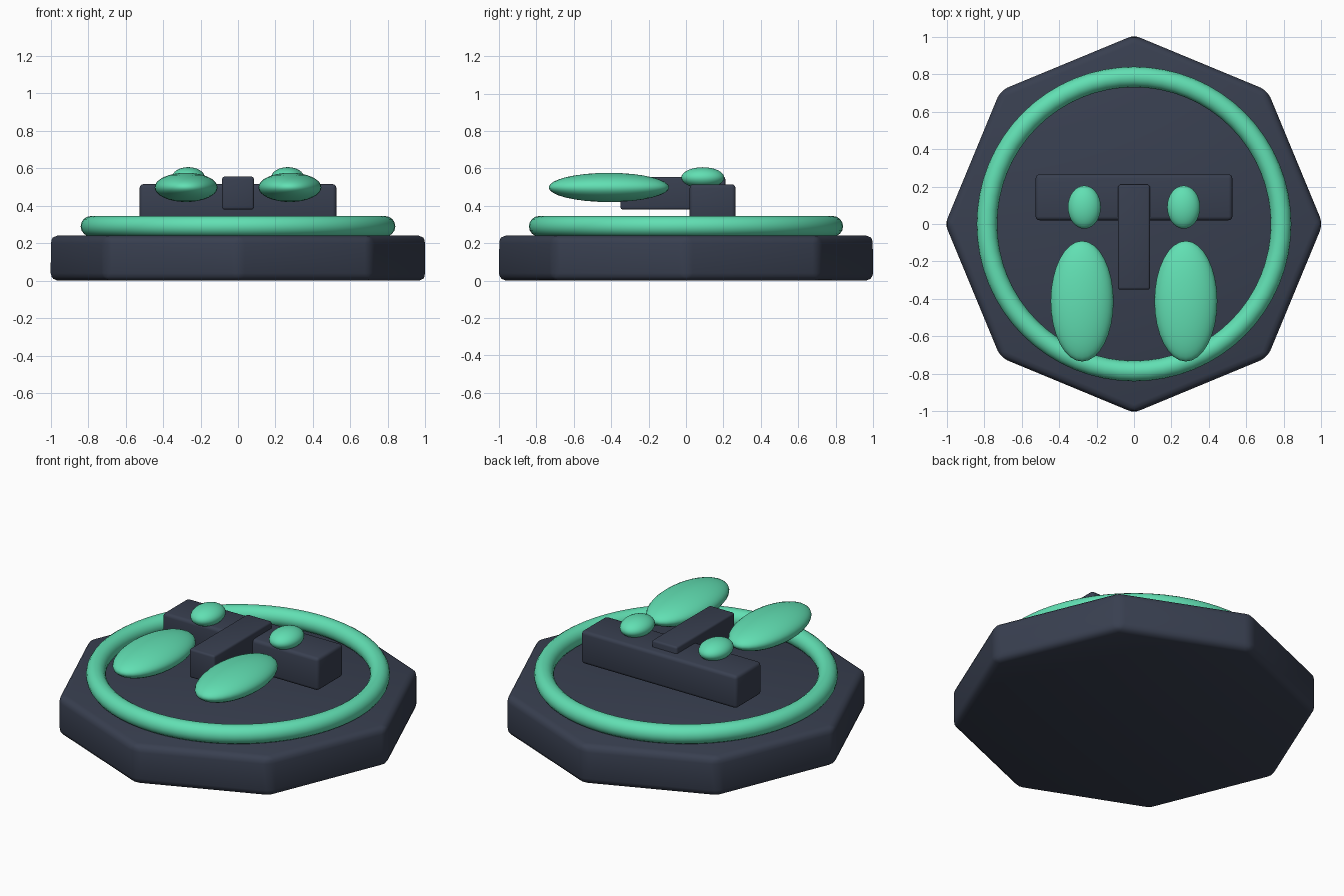
import bpy
import math

if "Cube" in bpy.data.objects:
    bpy.data.objects.remove(bpy.data.objects["Cube"])


def make_material(name, rgb):
    mat = bpy.data.materials.new(name)
    mat.diffuse_color = (*rgb, 1.0)
    mat.use_nodes = True
    mat.node_tree.nodes["Principled BSDF"].inputs["Base Color"].default_value = mat.diffuse_color
    return mat


SLATE = make_material("dark slate", (0.040, 0.050, 0.080))
MINT = make_material("mint green", (0.120, 0.740, 0.450))


def finish(name, mat, bevel=0.0):
    """Name, colour, round and smooth the active object."""
    ob = bpy.context.object
    ob.name = name
    ob.data.materials.append(mat)
    if bevel:
        bpy.ops.object.transform_apply(location=False, rotation=True, scale=True)
        mod = ob.modifiers.new("rounded edges", 'BEVEL')
        mod.width = bevel
        mod.segments = 3
        mod.limit_method = 'ANGLE'
        mod.angle_limit = math.radians(30)
        bpy.ops.object.modifier_apply(modifier=mod.name)
    bpy.ops.object.shade_smooth_by_angle(angle=math.radians(35))
    return ob


def box(name, lo, hi, bevel):
    bpy.ops.mesh.primitive_cube_add(
        size=1, location=[(a + b) / 2 for a, b in zip(lo, hi)])
    bpy.context.object.scale = [b - a for a, b in zip(lo, hi)]
    finish(name, SLATE, bevel)


def ellipsoid(name, centre, radii):
    bpy.ops.mesh.primitive_uv_sphere_add(
        segments=32, ring_count=16, radius=1, location=centre)
    bpy.context.object.scale = radii
    finish(name, MINT)


# Octagonal plinth with corners on the axes
bpy.ops.mesh.primitive_cylinder_add(
    vertices=8, radius=1.008, depth=0.24, location=(0, 0, 0.12))
finish("octagon_base", SLATE, 0.04)

# Raised ring
bpy.ops.mesh.primitive_torus_add(
    major_radius=0.785, minor_radius=0.055, major_segments=64,
    minor_segments=16, location=(0, 0, 0.29))
finish("rim_ring", MINT)

# Crossbar and central ridge
box("crossbar", (-0.525, 0.02, 0.315), (0.525, 0.265, 0.515), 0.02)
box("centre_ridge", (-0.085, -0.35, 0.38), (0.085, 0.21, 0.555), 0.012)

# Mirrored pairs of small and large pads
for side, s in (("left", -1), ("right", 1)):
    ellipsoid(f"small_pad_{side}", (s * 0.265, 0.09, 0.55), (0.088, 0.115, 0.056))
    ellipsoid(f"large_pad_{side}", (s * 0.277, -0.412, 0.498), (0.168, 0.322, 0.078))
